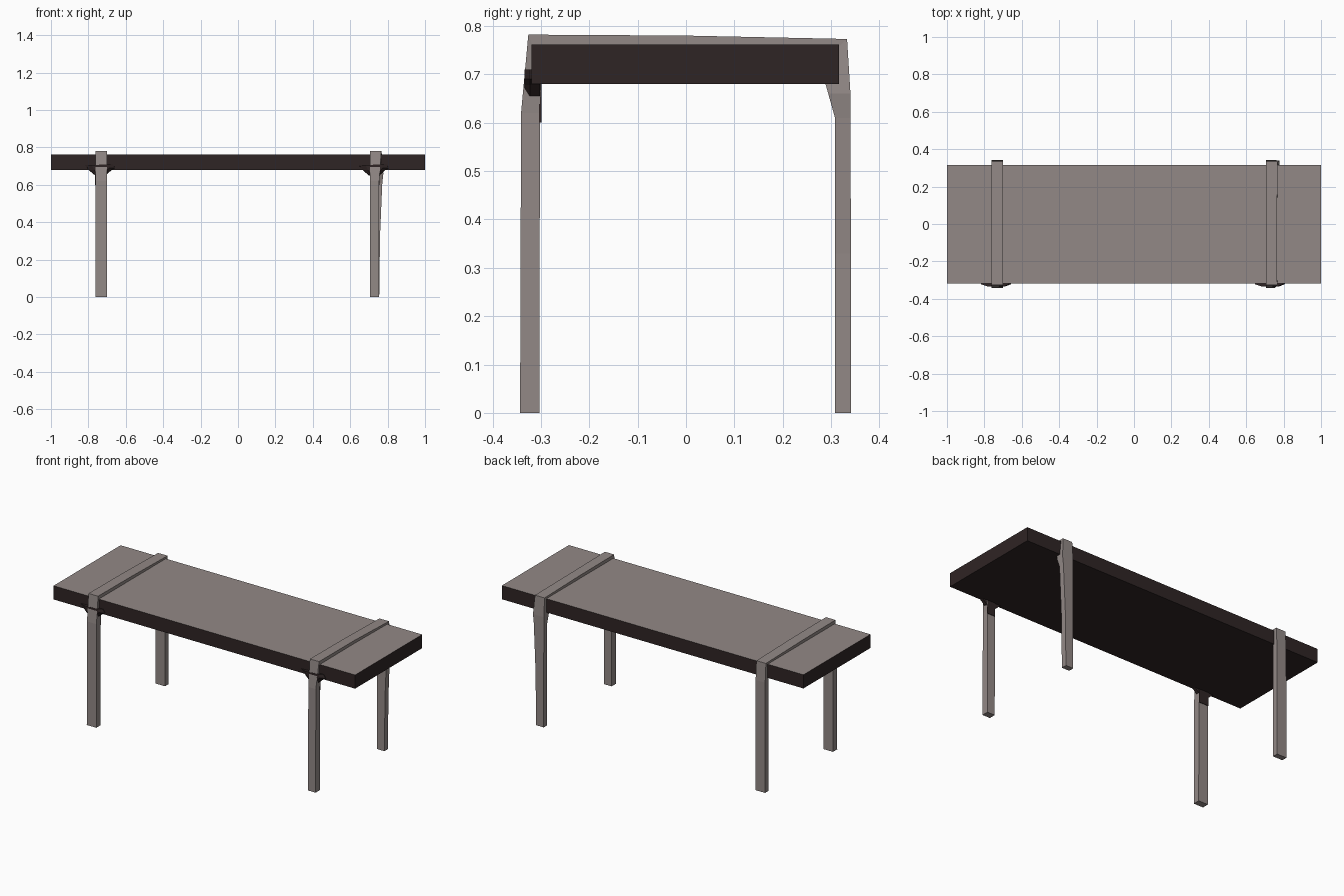
import bpy
import bmesh

cube = bpy.data.objects.get("Cube")
if cube:
    bpy.data.objects.remove(cube, do_unlink=True)


def material(name, rgb):
    m = bpy.data.materials.new(name)
    m.use_nodes = True
    m.diffuse_color = (*rgb, 1)
    m.node_tree.nodes["Principled BSDF"].inputs["Base Color"].default_value = (*rgb, 1)
    return m


taupe = material("taupe wood", (0.29, 0.25, 0.24))
dark = material("dark brown", (0.028, 0.018, 0.018))


def loft(name, rings, mats):
    """Skin a closed solid through a list of equal-sized vertex rings."""
    bm = bmesh.new()
    loops = [[bm.verts.new(p) for p in ring] for ring in rings]
    n = len(loops[0])
    for a, b in zip(loops, loops[1:]):
        for i in range(n):
            j = (i + 1) % n
            bm.faces.new((a[i], a[j], b[j], b[i]))
    bm.faces.new(loops[0])
    bm.faces.new(loops[-1])
    bmesh.ops.recalc_face_normals(bm, faces=bm.faces)
    mesh = bpy.data.meshes.new(name)
    bm.to_mesh(mesh)
    bm.free()
    for m in mats:
        mesh.materials.append(m)
    obj = bpy.data.objects.new(name, mesh)
    bpy.context.collection.objects.link(obj)
    return obj


def box(name, x, y, z, mats):
    rings = [[(x[0], y[0], h), (x[1], y[0], h), (x[1], y[1], h), (x[0], y[1], h)] for h in z]
    return loft(name, rings, mats)


# Tabletop: dark slab with a lighter upper face
top = box("tabletop", (-1, 1), (-0.319, 0.316), (0.68, 0.762), [dark, taupe])
for face in top.data.polygons:
    face.material_index = int(face.normal.z > 0.5)


def leg_frame(name, x0, x1, brace, flare):
    """Two legs joined by a strap over the tabletop, lofted front to back."""
    stations = [  # outer y, outer z, inner y, inner z, extra width
        (-0.343, 0, -0.303, 0, 0),
        (-0.341, 0.62, -0.302, 0.62, 0),
        (-0.326, 0.782, -0.300, 0.72, flare * 0.5),
        (0, 0.780, 0, 0.72, flare * 0.4),
        (0.333, 0.773, 0.308 - brace, 0.72, flare * 0.6),
        (0.340, 0.66, 0.308 - brace * 0.45, 0.66, flare),
        (0.340, 0.61, 0.308, 0.61, flare * 0.75),
        (0.341, 0.33, 0.308, 0.33, flare * 0.2),
        (0.341, 0, 0.308, 0, 0),
    ]
    rings = [[(x0, oy, oz), (x1 + w, oy, oz), (x1 + w, iy, iz), (x0, iy, iz)]
             for oy, oz, iy, iz, w in stations]
    return loft(name, rings, [taupe])


leg_frame("right_leg_frame", -0.763, -0.70, 0, 0)
leg_frame("left_leg_frame", 0.705, 0.755, 0.031, 0.022)

# Dark flared brackets and inner patches at the head of each front leg
outline = [(-0.09, 0.705), (-0.065, 0.678), (-0.032, 0.65), (0.030, 0.655),
           (0.055, 0.678), (0.078, 0.69), (0.065, 0.71)]
for side, cx, half in (("right", -0.732, 0.0315), ("left", 0.732, 0.025)):
    rings = [[(cx + x * s, y, z) for x, z in outline]
             for y, s in ((-0.302, 1), (-0.322, 0.95), (-0.334, 0.55))]
    loft(side + "_front_bracket", rings, [dark])
    box(side + "_inner_patch", (cx - half, cx + half), (-0.304, -0.299),
        (0.60, 0.685), [dark])
